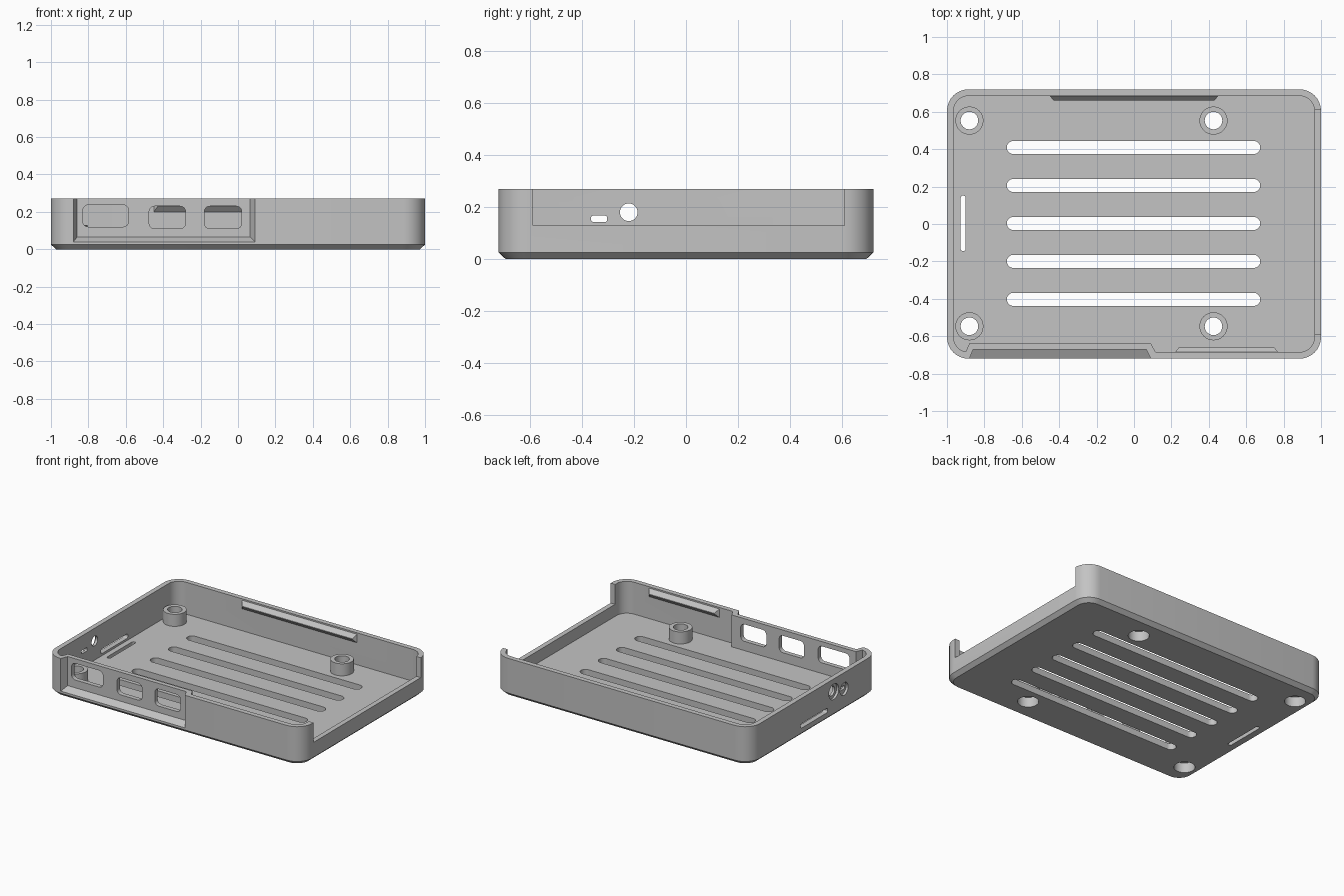
import bpy, bmesh, math

old = bpy.data.objects.get("Cube")
if old:
    bpy.data.objects.remove(old, do_unlink=True)

grey = bpy.data.materials.new("plain grey")
grey.use_nodes = True
colour = (0.55, 0.55, 0.55, 1)
grey.diffuse_color = colour
grey.node_tree.nodes["Principled BSDF"].inputs["Base Color"].default_value = colour


def outline(u0, u1, v0, v1, r=0, n=8):
    """Rectangle with optional rounded corners."""
    if r == 0:
        return [(u0, v0), (u1, v0), (u1, v1), (u0, v1)]
    corners = [(u1 - r, v1 - r), (u0 + r, v1 - r), (u0 + r, v0 + r), (u1 - r, v0 + r)]
    points = []
    for q, (u, v) in enumerate(corners):
        for i in range(n + 1):
            a = (q + i / n) * math.pi / 2
            points.append((u + r * math.cos(a), v + r * math.sin(a)))
    return points


def disc(u, v, r):
    return outline(u - r, u + r, v - r, v + r, r)


def loft(name, axis, *sections):
    """Solid through outlines placed at distances along an axis."""
    put = {"x": lambda d, u, v: (d, u, v),
           "y": lambda d, u, v: (u, d, v),
           "z": lambda d, u, v: (u, v, d)}[axis]
    bm = bmesh.new()
    rings = [[bm.verts.new(put(d, u, v)) for u, v in pts] for d, pts in sections]
    for a, b in zip(rings, rings[1:]):
        for i in range(len(a)):
            j = (i + 1) % len(a)
            bm.faces.new((a[i], a[j], b[j], b[i]))
    bm.faces.new(rings[0])
    bm.faces.new(rings[-1])
    bmesh.ops.remove_doubles(bm, verts=bm.verts, dist=1e-5)
    bmesh.ops.recalc_face_normals(bm, faces=bm.faces)
    mesh = bpy.data.meshes.new(name)
    bm.to_mesh(mesh)
    bm.free()
    mesh.materials.append(grey)
    obj = bpy.data.objects.new(name, mesh)
    bpy.context.collection.objects.link(obj)
    return obj


def prism(name, axis, d0, d1, points):
    return loft(name, axis, (d0, points), (d1, points))


def cut(target, cutter):
    mod = target.modifiers.new("cut", "BOOLEAN")
    mod.operation = "DIFFERENCE"
    mod.solver = "EXACT"
    mod.object = cutter
    bpy.context.view_layer.objects.active = target
    bpy.ops.object.modifier_apply(modifier=mod.name)
    bpy.data.objects.remove(cutter, do_unlink=True)


TOP, FLOOR, DECK = 0.27, 0.045, 0.13
posts = [(x, y) for x in (-0.88, 0.425) for y in (-0.547, 0.553)]

# Outer block with chamfered foot
full = outline(-1, 1, -0.72, 0.72, 0.115)
foot = outline(-0.973, 0.973, -0.693, 0.693, 0.088)
case = loft("case_shell", "z", (0, foot), (0.025, full), (TOP, full))

# Cavity, shaped around the parts that stand inside it
cavity = prism("cavity", "z", FLOOR, 0.4, outline(-0.965, 0.965, -0.685, 0.685, 0.08))
cut(cavity, prism("port_wall", "z", 0, 0.5,
                  [(-0.925, -0.74), (0.145, -0.74), (0.09, -0.638), (-0.88, -0.638)]))
for x, y in posts:
    cut(cavity, prism("standoff", "z", 0, DECK, disc(x, y, 0.075)))
for side, x0, x1 in ((1, -0.45, 0.45), (-1, 0.22, 0.77)):
    cut(cavity, loft("lid_ridge", "y",
                     (side * 0.71, outline(x0 - 0.02, x1 + 0.02, 0.172, 0.288)),
                     (side * 0.66, outline(x0 + 0.02, x1 - 0.02, 0.228, 0.232))))
cut(case, cavity)

# Recessed port panel with sloping borders
cut(case, loft("port_recess", "y",
               (-0.77, outline(-0.90, 0.115, 0.015, 0.6)),
               (-0.67, outline(-0.86, 0.065, 0.065, 0.6))))
for x0, x1, z0, z1 in ((-0.83, -0.585, 0.12, 0.237),
                       (-0.475, -0.28, 0.11, 0.23),
                       (-0.18, 0.02, 0.11, 0.23)):
    cut(case, prism("port", "y", -0.8, -0.6, outline(x0, x1, z0, z1, 0.03)))

# Open notch in one end wall
cut(case, prism("end_notch", "x", 0.9, 1.1, outline(-0.588, 0.61, DECK, 0.5)))

# Jack, socket and card openings in the other end wall
cut(case, prism("jack", "x", -1.1, -0.93, disc(-0.22, 0.18, 0.034)))
cut(case, prism("jack_rim", "x", -1.1, -0.983, disc(-0.22, 0.18, 0.055)))
cut(case, prism("socket", "x", -1.1, -0.93, outline(-0.365, -0.303, 0.143, 0.167, 0.008)))
cut(case, prism("socket_rim", "x", -1.1, -0.983, disc(-0.335, 0.155, 0.045)))
cut(case, prism("card_slot", "x", -1.1, -0.94, outline(-0.15, 0.15, 0.06, 0.092, 0.012)))
cut(case, prism("floor_slot", "z", -0.1, 0.1, outline(-0.927, -0.9, -0.145, 0.152, 0.0135)))

# Screw holes with head pockets underneath
for x, y in posts:
    cut(case, prism("screw_hole", "z", -0.1, 0.2, disc(x, y, 0.047)))
    cut(case, prism("head_pocket", "z", -0.1, 0.07, disc(x, y, 0.068)))

# Floor vents
for i in range(5):
    y = 0.003 + (i - 2) * 0.203
    cut(case, prism("vent", "z", -0.1, 0.1, outline(-0.68, 0.675, y - 0.035, y + 0.035, 0.035)))

# Smooth curves, crisp edges
bpy.ops.object.select_all(action="DESELECT")
case.select_set(True)
bpy.context.view_layer.objects.active = case
bpy.ops.object.shade_smooth_by_angle(angle=math.radians(25))
